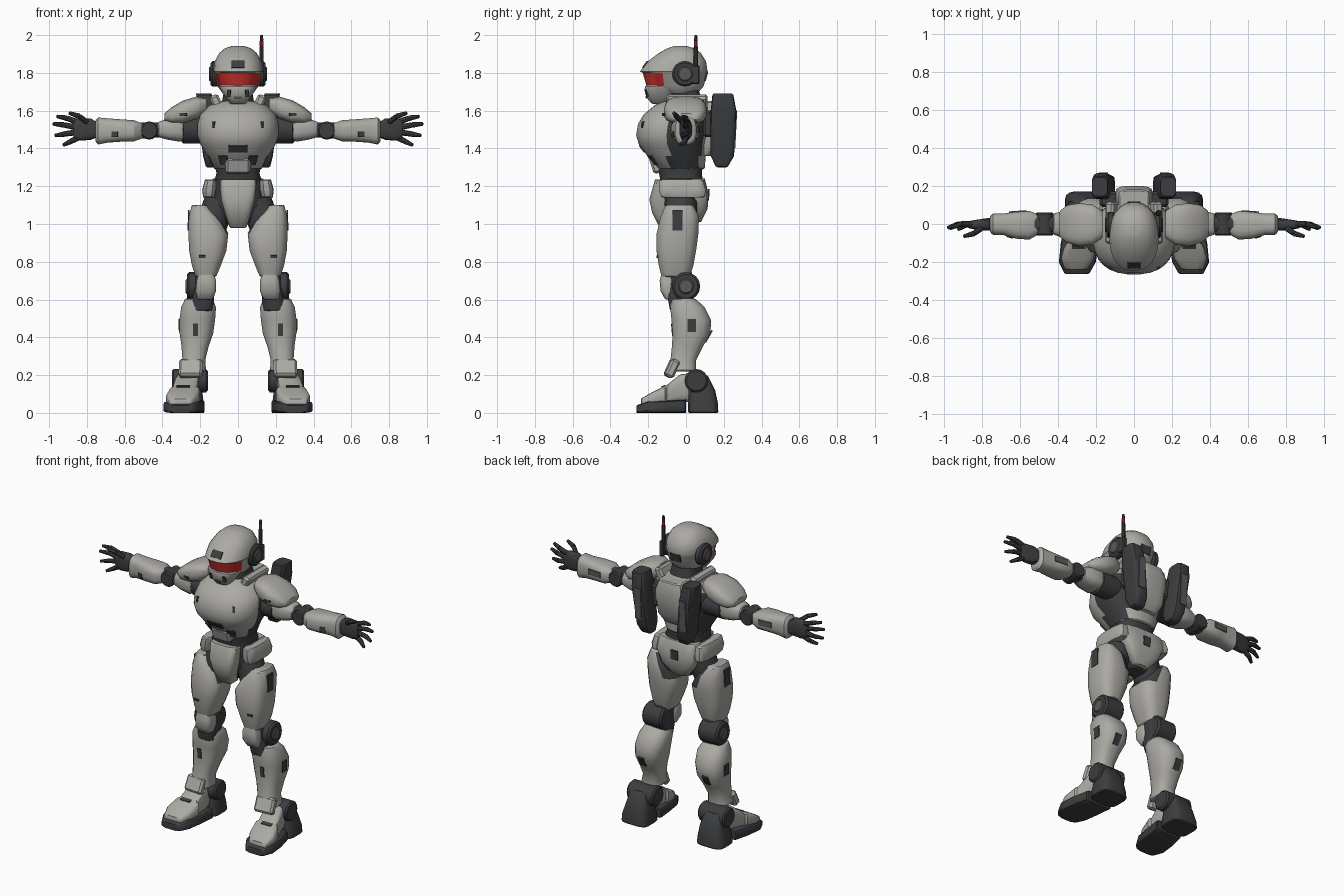
import bpy, bmesh, math
from mathutils import Euler, Matrix, Vector
from mathutils.bvhtree import BVHTree

default_cube = bpy.data.objects.get("Cube")
if default_cube:
    bpy.data.objects.remove(default_cube, do_unlink=True)


def material(name, red, green, blue):
    mat = bpy.data.materials.new(name)
    mat.use_nodes = True
    colour = (red, green, blue, 1)
    mat.diffuse_color = colour
    shader = next(n for n in mat.node_tree.nodes if n.type == "BSDF_PRINCIPLED")
    shader.inputs["Base Color"].default_value = colour
    shader.inputs["Roughness"].default_value = .6
    return mat


armour = material("light_grey_armour", .41, .40, .37)
dark = material("dark_grey_frame", .045, .047, .05)
trim = material("mid_grey_trim", .1, .1, .105)
red = material("red_visor", .6, .03, .025)
surfaces = {}


def finish(name, bm, mats, pair=False, paint=None):
    """Shade, paint and store a part; a pair gets a mirrored right twin."""
    bmesh.ops.recalc_face_normals(bm, faces=bm.faces)
    bm.normal_update()
    for face in bm.faces:
        face.smooth = True
        if paint and paint(face.calc_center_median(), face.normal):
            face.material_index = 1
    for edge in bm.edges:
        edge.smooth = edge.calc_face_angle(0) < math.radians(32)
    surfaces[name] = BVHTree.FromBMesh(bm)
    for side in (("left_", "right_") if pair else ("",)):
        if side == "right_":
            bmesh.ops.scale(bm, vec=(-1, 1, 1), verts=bm.verts)
            bmesh.ops.reverse_faces(bm, faces=bm.faces)
        mesh = bpy.data.meshes.new(side + name)
        bm.to_mesh(mesh)
        for mat in mats:
            mesh.materials.append(mat)
        bpy.context.collection.objects.link(bpy.data.objects.new(side + name, mesh))
    bm.free()


def loft(name, mat, rings, axis="z", sides=16, power=3, pair=False, paint=None, second=dark):
    """Skin rings of (position, low u, high u, low v, high v) along an axis."""
    bm = bmesh.new()
    loops = []
    for along, ulow, uhigh, vlow, vhigh in rings:
        loop = []
        for i in range(sides):
            angle = math.tau * (i + .5) / sides
            c, s = math.cos(angle), math.sin(angle)
            u = (ulow + uhigh + (uhigh - ulow) * math.copysign(abs(c) ** (2 / power), c)) / 2
            v = (vlow + vhigh + (vhigh - vlow) * math.copysign(abs(s) ** (2 / power), s)) / 2
            place = {"x": (along, u, v), "y": (u, along, v), "z": (u, v, along)}[axis]
            loop.append(bm.verts.new(place))
        loops.append(loop)
    for low, high in zip(loops, loops[1:]):
        for i in range(sides):
            j = (i + 1) % sides
            bm.faces.new((low[i], low[j], high[j], high[i]))
    caps = [bm.faces.new(loops[0]), bm.faces.new(loops[-1])]
    rims = [edge for cap in caps for edge in cap.edges]
    bmesh.ops.bevel(bm, geom=rims, offset=.006, segments=1, affect="EDGES", clamp_overlap=True)
    finish(name, bm, [mat, second], pair, paint)


def box(name, mat, centre, size, turn=(0, 0, 0), bevel=.012, pair=False):
    bm = bmesh.new()
    rotation = Euler([math.radians(a) for a in turn]).to_matrix().to_4x4()
    bmesh.ops.create_cube(bm, size=1, matrix=Matrix.Translation(centre) @ rotation @ Matrix.Diagonal((*size, 1)))
    bmesh.ops.bevel(bm, geom=bm.edges[:], offset=bevel, segments=1, affect="EDGES")
    finish(name, bm, [mat], pair)


def rod(name, mat, start, end, radius, tip=None, sides=16, pair=False):
    bm = bmesh.new()
    start, end = Vector(start), Vector(end)
    way = end - start
    matrix = Matrix.Translation((start + end) / 2) @ way.to_track_quat("Z", "Y").to_matrix().to_4x4()
    tip = radius if tip is None else tip
    bmesh.ops.create_cone(bm, cap_ends=True, segments=sides, radius1=radius, radius2=tip, depth=way.length, matrix=matrix)
    rims = [e for f in bm.faces if len(f.verts) > 4 for e in f.edges]
    bmesh.ops.bevel(bm, geom=rims, offset=radius * .15, segments=1, affect="EDGES")
    finish(name, bm, [mat], pair)


def decal(name, mat, target, near, width, height, pair=False):
    """Lay a thin plate on the nearest spot of a finished part."""
    spot, normal, _, _ = surfaces[target].find_nearest(Vector(near))
    bm = bmesh.new()
    turn = normal.to_track_quat("Z", "Y").to_matrix().to_4x4()
    bmesh.ops.create_cube(bm, size=1, matrix=Matrix.Translation(spot) @ turn @ Matrix.Diagonal((width, height, .009, 1)))
    finish(name, bm, [mat], pair)


# Helmet with a visor band, jaw guard, ear discs and antenna
loft("helmet", armour, [
    (1.69, -.08, .08, -.14, .06), (1.73, -.11, .11, -.21, .095), (1.8, -.125, .125, -.23, .112),
    (1.808, -.13, .13, -.245, .115), (1.86, -.125, .125, -.205, .107), (1.905, -.1, .1, -.145, .08),
    (1.93, -.07, .07, -.1, .045), (1.943, -.03, .03, -.06, 0)], sides=28, power=2.3,
    paint=lambda c, n: 1.73 < c.z < 1.8 and c.y < -.11, second=red)
loft("jaw_guard", armour, [
    (1.635, -.04, .04, -.18, -.1), (1.67, -.065, .065, -.21, -.06),
    (1.715, -.095, .095, -.22, -.03), (1.735, -.1, .1, -.215, -.02)], sides=20)
decal("jaw_vent", dark, "jaw_guard", (.05, -.22, 1.69), .02, .04, pair=True)
decal("mouth_slot", trim, "jaw_guard", (0, -.25, 1.66), .04, .012)
decal("brow_badge", dark, "helmet", (0, -.25, 1.87), .07, .045)
decal("nape_vent", dark, "helmet", (0, .2, 1.76), .07, .05)
rod("ear_disc", dark, (.1, -.005, 1.795), (.145, -.005, 1.795), .068, pair=True)
rod("ear_cap", trim, (.13, -.005, 1.795), (.153, -.005, 1.795), .04, pair=True)
box("antenna_mount", dark, (.13, .05, 1.79), (.03, .045, .1), bevel=.006)
rod("antenna", dark, (.125, .052, 1.78), (.125, .052, 1.94), .011, sides=8)
rod("antenna_light", red, (.125, .052, 1.94), (.125, .052, 1.97), .01, sides=8)
rod("antenna_tip", dark, (.125, .052, 1.97), (.125, .052, 2), .01, .007, sides=8)

# Neck, chest and waist
loft("neck", dark, [(1.58, -.1, .1, -.11, .1), (1.65, -.085, .085, -.1, .085), (1.74, -.07, .07, -.08, .06)])
loft("chest", armour, [
    (1.29, -.125, .125, -.155, .1), (1.36, -.16, .16, -.205, .105), (1.42, -.2, .2, -.25, .11),
    (1.47, -.215, .215, -.265, .12), (1.53, -.215, .215, -.255, .125), (1.58, -.2, .2, -.225, .13),
    (1.63, -.15, .15, -.165, .13), (1.65, -.1, .1, -.12, .12)], sides=28, power=2.4,
    paint=lambda c, n: abs(c.x) > .115 and -.09 < c.y and c.z < 1.6)
box("collar", armour, (.115, .005, 1.645), (.05, .22, .08), (0, 25, 0), pair=True)
box("belly_plate", armour, (0, -.155, 1.315), (.13, .06, .09), (18, 0, 0))
decal("belly_inset", dark, "chest", (0, -.25, 1.385), .1, .045)
decal("chest_slot", dark, "chest", (.15, -.26, 1.53), .014, .035, pair=True)
decal("side_belly_panel", dark, "chest", (.085, -.2, 1.32), .05, .06, pair=True)
loft("waist", dark, [(1.2, -.135, .135, -.13, .095), (1.27, -.115, .115, -.145, .085), (1.36, -.14, .14, -.16, .1)])

# Backpack
loft("back_plate", armour, [
    (1.36, -.07, .07, .08, .13), (1.42, -.1, .1, .08, .165), (1.58, -.1, .1, .08, .2), (1.65, -.08, .08, .06, .18)], power=4)
loft("pack_pod", dark, [
    (1.3, .1, .17, .16, .22), (1.36, .1, .185, .13, .255),
    (1.6, .125, .215, .13, .267), (1.69, .14, .222, .14, .25)], power=5, pair=True)
box("pack_bracket", dark, (.13, .13, 1.53), (.1, .08, .14), pair=True)
decal("pod_panel", trim, "pack_pod", (.16, .3, 1.5), .045, .2, pair=True)

# Pelvis
loft("pelvis_core", dark, [(1, -.06, .06, -.1, .05), (1.1, -.15, .15, -.12, .08), (1.24, -.135, .135, -.13, .09)])
loft("front_guard", armour, [
    (.98, -.045, .045, -.14, -.05), (1.06, -.07, .07, -.18, -.05),
    (1.13, -.09, .09, -.195, -.05), (1.235, -.1, .1, -.165, -.05)], power=4)
loft("back_guard", armour, [
    (1.01, -.05, .05, .03, .08), (1.08, -.11, .11, .02, .115),
    (1.16, -.145, .145, .02, .12), (1.24, -.14, .14, .02, .1)], power=4)
decal("back_guard_badge", dark, "back_guard", (0, .2, 1.15), .05, .06)
loft("belt_block", armour, [(1.14, .125, .185, -.13, .1), (1.18, .115, .19, -.145, .105), (1.235, .115, .175, -.14, .09)], power=4, pair=True)
rod("hip_joint", dark, (.09, -.02, 1.13), (.16, -.04, .95), .085, pair=True)

# Legs
loft("thigh", armour, [
    (1.1, .165, .245, -.11, .04), (1.04, .1, .262, -.135, .07), (.95, .05, .264, -.157, .067),
    (.86, .06, .26, -.158, .055), (.78, .09, .245, -.145, .04), (.72, .115, .225, -.13, .02)],
    pair=True, paint=lambda c, n: c.z > .95 and n.x < -.2 and c.y > -.1)
decal("thigh_panel", dark, "thigh", (.3, -.045, 1.02), .055, .11, pair=True)
decal("thigh_slot", dark, "thigh", (.19, -.2, .82), .035, .014, pair=True)
loft("knee_core", dark, [(.54, .13, .26, -.085, .05), (.62, .125, .24, -.1, .04), (.76, .12, .22, -.09, .03)], pair=True)
rod("knee_disc", dark, (.13, 0, .67), (.27, 0, .67), .075, pair=True)
rod("knee_hub", trim, (.24, 0, .67), (.277, 0, .67), .04, pair=True)
loft("kneecap", armour, [(.6, .135, .215, -.11, -.05), (.645, .115, .225, -.135, -.04), (.7, .115, .22, -.14, -.04), (.755, .135, .205, -.125, -.06)], pair=True, power=4)
loft("shin", armour, [
    (.605, .135, .28, -.075, .05), (.56, .115, .302, -.085, .1), (.49, .12, .312, -.078, .135),
    (.42, .13, .31, -.072, .13), (.35, .155, .3, -.076, .09), (.28, .172, .295, -.083, .055),
    (.22, .168, .31, -.095, .055)], pair=True, power=2.6)
decal("shin_slot", dark, "shin", (.225, -.2, .43), .026, .065, pair=True)
decal("shin_vent", dark, "shin", (.4, .03, .46), .045, .07, pair=True)
decal("calf_vent", dark, "shin", (.23, .2, .36), .04, .07, pair=True)

# Feet
rod("ankle_disc", dark, (.16, .055, .17), (.35, .055, .17), .062, pair=True)
box("ankle_guard", armour, (.25, -.075, .235), (.125, .05, .1), (-25, 0, 5), pair=True)
loft("toe_sole", dark, [
    (-.262, .235, .365, 0, .04), (-.2, .2, .395, 0, .062), (-.1, .185, .385, 0, .065), (0, .175, .36, 0, .07)],
    axis="y", power=6, pair=True)
loft("foot_plate", armour, [
    (-.238, .245, .365, .03, .075), (-.18, .21, .383, .035, .11), (-.11, .2, .365, .04, .145),
    (-.1, .212, .352, .04, .15), (-.03, .205, .335, .05, .205), (.02, .215, .325, .06, .21)],
    axis="y", power=4, pair=True)
decal("toe_inset", dark, "foot_plate", (.29, -.15, .2), .07, .022, pair=True)
loft("heel", dark, [(0, .175, .365, .01, .172), (.05, .18, .36, .01, .17), (.12, .19, .34, .02, .155), (.2, .205, .325, .02, .115)], power=4, pair=True)

# Shoulders and arms
rod("shoulder_joint", dark, (.15, 0, 1.5), (.3, 0, 1.5), .075, pair=True)
loft("shoulder_pad", armour, [
    (.165, -.075, .07, 1.59, 1.665), (.22, -.11, .105, 1.555, 1.675), (.29, -.118, .11, 1.53, 1.655),
    (.35, -.1, .1, 1.53, 1.62), (.39, -.07, .07, 1.545, 1.585)], axis="x", pair=True)
decal("pad_slot", dark, "shoulder_pad", (.3, -.2, 1.58), .04, .014, pair=True)
loft("upper_arm", armour, [
    (.265, -.06, .06, 1.45, 1.55), (.31, -.078, .075, 1.435, 1.575),
    (.37, -.075, .07, 1.445, 1.56), (.425, -.055, .055, 1.46, 1.54)], axis="x", pair=True)
loft("elbow_core", dark, [(.4, -.045, .045, 1.46, 1.54), (.47, -.04, .04, 1.455, 1.535), (.54, -.045, .045, 1.45, 1.54)], axis="x", pair=True)
rod("elbow_disc", dark, (.47, -.06, 1.495), (.47, .06, 1.495), .048, pair=True)
loft("forearm", armour, [
    (.5, -.055, .05, 1.455, 1.53), (.55, -.083, .07, 1.437, 1.55), (.62, -.078, .065, 1.435, 1.555),
    (.69, -.058, .055, 1.43, 1.56), (.74, -.058, .055, 1.42, 1.565), (.755, -.045, .045, 1.435, 1.55)],
    axis="x", pair=True)
decal("forearm_slot", dark, "forearm", (.69, -.2, 1.475), .035, .03, pair=True)
decal("forearm_panel", trim, "forearm", (.62, .2, 1.5), .09, .035, pair=True)

# Hands with spread fingers
loft("palm", dark, [
    (.74, -.035, .035, 1.46, 1.535), (.78, -.035, .03, 1.445, 1.56), (.83, -.03, .022, 1.44, 1.56), (.87, -.022, .015, 1.45, 1.55)],
    axis="x", pair=True)
digits = {
    "index": ((.85, 0, 1.54), (.905, 0, 1.56), (.96, -.02, 1.57)),
    "middle": ((.86, 0, 1.513), (.92, 0, 1.524), (.98, -.02, 1.53)),
    "ring": ((.86, 0, 1.485), (.915, 0, 1.477), (.97, -.025, 1.468)),
    "little": ((.845, 0, 1.458), (.885, -.005, 1.437), (.925, -.03, 1.418)),
    "thumb": ((.8, -.02, 1.54), (.84, -.05, 1.57), (.895, -.065, 1.588))}
for digit, (base, knuckle, tip) in digits.items():
    rod(digit + "_finger_base", dark, base, knuckle, .016, .014, sides=8, pair=True)
    rod(digit + "_finger_tip", dark, knuckle, tip, .015, .009, sides=8, pair=True)
